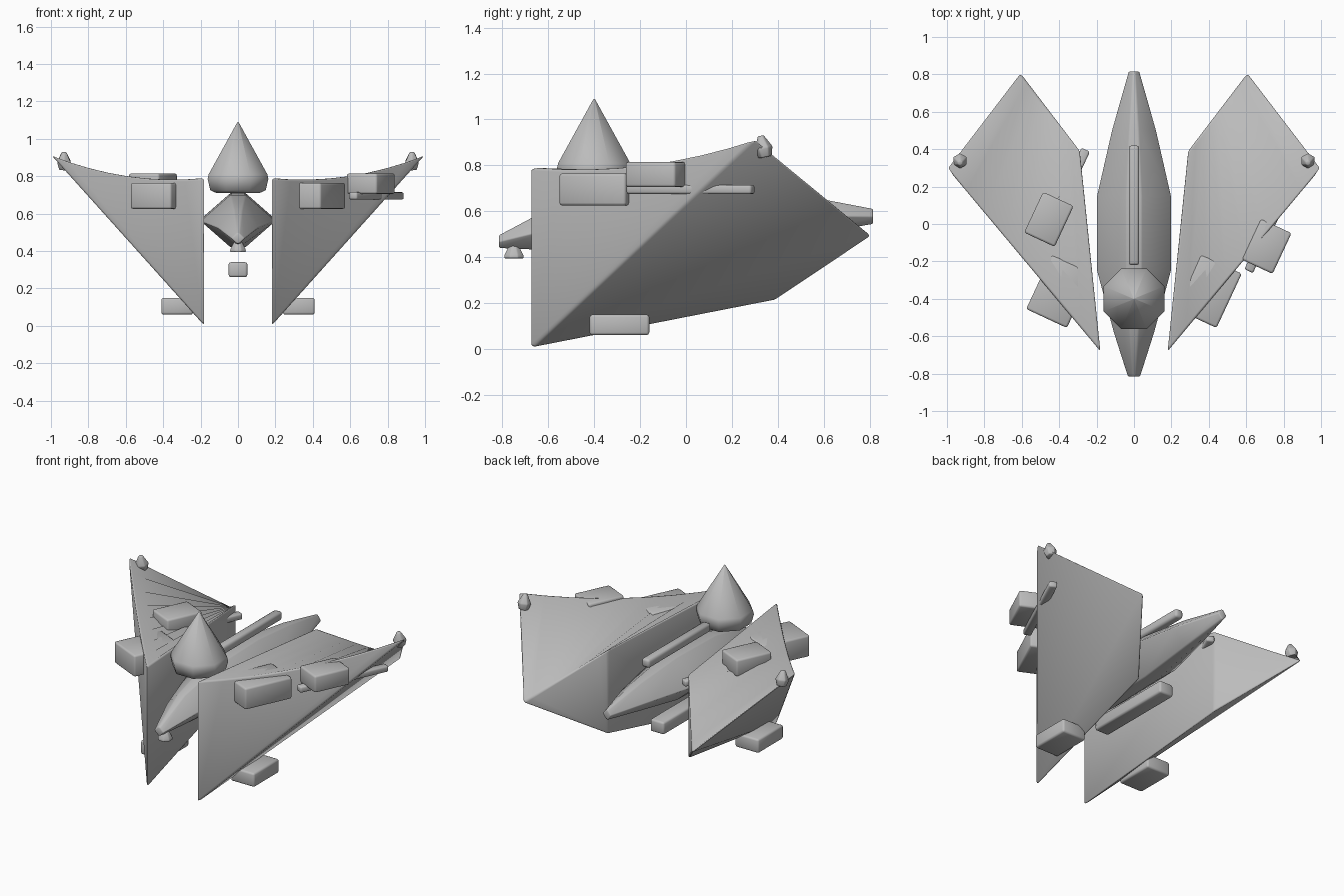
import bpy, bmesh, math
from mathutils import Vector

cube = bpy.data.objects.get("Cube")
if cube:
    bpy.data.objects.remove(cube, do_unlink=True)

grey = bpy.data.materials.new("plain_grey")
grey.use_nodes = True
grey.diffuse_color = (0.5, 0.5, 0.5, 1)
grey.node_tree.nodes["Principled BSDF"].inputs["Base Color"].default_value = (0.5, 0.5, 0.5, 1)


def finish(name, bm, bevel=0.0, location=(0, 0, 0), turn=0.0, smooth=True):
    """Turn a bmesh into a grey object with softened edges."""
    bmesh.ops.recalc_face_normals(bm, faces=bm.faces)
    mesh = bpy.data.meshes.new(name)
    bm.to_mesh(mesh)
    bm.free()
    mesh.materials.append(grey)
    for poly in mesh.polygons:
        poly.use_smooth = smooth
    obj = bpy.data.objects.new(name, mesh)
    bpy.context.collection.objects.link(obj)
    obj.location = location
    obj.rotation_euler.z = math.radians(turn)
    if bevel:
        mod = obj.modifiers.new("soft_edges", "BEVEL")
        mod.width = bevel
        mod.segments = 2
        mod.limit_method = "ANGLE"
    return obj


def box(name, center, size, turn=0.0, bevel=0.012):
    bm = bmesh.new()
    bmesh.ops.create_cube(bm, size=1)
    bmesh.ops.scale(bm, vec=size, verts=bm.verts)
    return finish(name, bm, bevel, center, turn)


def loft(name, rings, bevel=0.0, location=(0, 0, 0)):
    """Bridge rings of points and cap both ends."""
    bm = bmesh.new()
    loops = [[bm.verts.new(p) for p in ring] for ring in rings]
    n = len(loops[0])
    for a, b in zip(loops, loops[1:]):
        for i in range(n):
            j = (i + 1) % n
            bm.faces.new((a[i], a[j], b[j], b[i]))
    bm.faces.new(loops[0])
    bm.faces.new(loops[-1])
    return finish(name, bm, bevel, location)


def lathe(name, profile, location, sides=8, bevel=0.0):
    """Turned part from (radius, height) pairs."""
    step = math.tau / sides
    rings = [[(r * math.cos((i + 0.5) * step), r * math.sin((i + 0.5) * step), z)
              for i in range(sides)] for r, z in profile]
    return loft(name, rings, bevel, location)


def wing(name, side):
    """Deep wedge wing with a sagging upper front edge."""
    foot, top = Vector((0.18, -0.68, 0)), Vector((0.18, -0.68, 0.79))
    tip, rear = Vector((1.0, 0.30, 0.915)), Vector((0.61, 0.81, 0.49))
    low, high = Vector((0.29, 0.39, 0.21)), Vector((0.29, 0.39, 0.76))
    bm = bmesh.new()

    def vert(p):
        return bm.verts.new((p.x * side, p.y, p.z))

    steps = 8
    front, back = [], []
    for i in range(steps + 1):
        t = i / steps
        front.append(vert(top.lerp(tip, t) - Vector((0, 0, 0.2 * t * (1 - t)))))
        back.append(vert(high.lerp(rear, t)))
    a, e = vert(foot), vert(low)
    for i in range(steps):
        bm.faces.new((front[i], front[i + 1], back[i + 1], back[i]))
    bm.faces.new([a] + front)
    bm.faces.new([e] + back)
    bm.faces.new((a, front[0], back[0], e))
    bm.faces.new((a, front[-1], back[-1], e))
    return finish(name, bm, 0.012)


# Wings and the small spikes on their tips
for word, side in (("left", 1), ("right", -1)):
    wing(word + "_wing", side)
    spike = lathe(word + "_tip_spike", [(0.03, -0.05), (0.042, -0.01), (0.014, 0.045)],
                  (side * 0.93, 0.335, 0.885), sides=6, bevel=0.005)
    spike.rotation_euler = (math.radians(12), 0, 0)

# Hull: diamond sections as (y, half width, bottom, top)
sections = [(-0.815, 0.035, 0.44, 0.495), (-0.58, 0.11, 0.43, 0.62), (-0.25, 0.2, 0.42, 0.70),
            (0.15, 0.2, 0.43, 0.71), (0.5, 0.12, 0.49, 0.67), (0.815, 0.03, 0.545, 0.61)]
rings = []
for y, w, lo, hi in sections:
    mid = (lo + hi) / 2
    rings.append([(w, y, mid), (w * 0.2, y, hi), (-w * 0.2, y, hi),
                  (-w, y, mid), (-w * 0.2, y, lo), (w * 0.2, y, lo)])
loft("hull", rings, 0.008)

# Cone turret, nose knob, spine rod and keel bar
lathe("turret_cone", [(0.125, 0.71), (0.16, 0.725), (0.176, 0.785), (0.17, 0.81), (0.003, 1.09)],
      (0, -0.4, 0))
lathe("nose_knob", [(0.046, 0.395), (0.044, 0.41), (0.022, 0.45)], (0, -0.75, 0), bevel=0.004)
box("spine_rod", (0, 0.1, 0.76), (0.056, 0.64, 0.056), bevel=0.015)
box("keel_bar", (0, 0, 0.3), (0.1, 0.6, 0.08))

# Pods and booms on the wings
for word, side, pod, boom in (("left", 1, (0.71, -0.12), (0.74, 0.02)),
                              ("right", -1, (-0.455, 0.025), (-0.385, 0.125))):
    box(word + "_front_pod", (side * 0.4, -0.36, 0.695), (0.24, 0.32, 0.14), -25)
    box(word + "_lower_pod", (side * 0.325, -0.29, 0.105), (0.17, 0.26, 0.09))
    box(word + "_upper_pod", (*pod, 0.76), (0.18, 0.24, 0.11), -25)
    box(word + "_boom", (*boom, 0.695), (0.05, 0.6, 0.04), -25, 0.01)
